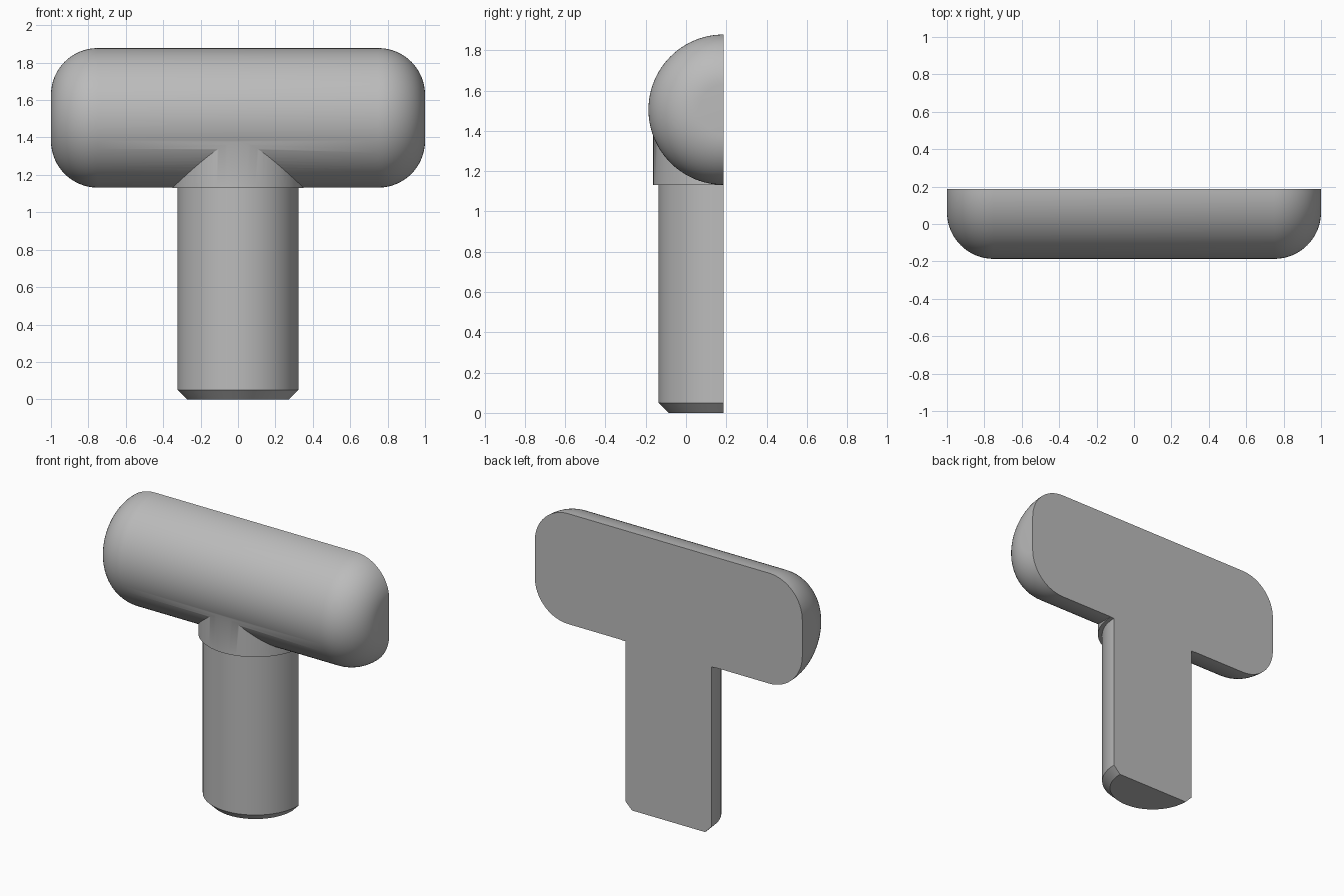
import bpy, bmesh, math
from mathutils import Vector

if "Cube" in bpy.data.objects:
    bpy.data.objects.remove(bpy.data.objects["Cube"])

R, BACK, AXIS_Z, FILLET = 0.373, 0.1865, 1.505, 0.25

grey = bpy.data.materials.new("plain_grey")
grey.diffuse_color = (0.5, 0.5, 0.5, 1)
grey.use_nodes = True
grey.node_tree.nodes["Principled BSDF"].inputs["Base Color"].default_value = grey.diffuse_color


def lathe(name, profile, direction, origin, steps=96):
    """Revolve (radius, distance) points around an axis into a closed solid."""
    bm = bmesh.new()
    d = Vector(direction)
    side = Vector((0, 1, 0))
    verts = [bm.verts.new(Vector(origin) + d * t + side * r) for r, t in profile]
    edges = [bm.edges.new(pair) for pair in zip(verts, verts[1:])]
    bmesh.ops.spin(bm, geom=verts + edges, cent=origin, axis=d,
                   angle=math.tau, steps=steps, use_merge=True)
    bmesh.ops.remove_doubles(bm, verts=bm.verts, dist=1e-5)
    bmesh.ops.recalc_face_normals(bm, faces=bm.faces)
    mesh = bpy.data.meshes.new(name)
    bm.to_mesh(mesh)
    bm.free()
    mesh.materials.append(grey)
    obj = bpy.data.objects.new(name, mesh)
    bpy.context.collection.objects.link(obj)
    return obj


# Horizontal head with generously rounded ends
arc = [(R - FILLET + FILLET * math.sin(a), 1 - FILLET + FILLET * math.cos(a))
       for a in (math.pi / 2 * i / 16 for i in range(17))]
head_profile = [(0, 1)] + arc + [(r, -t) for r, t in reversed(arc)] + [(0, -1)]
body = lathe("t_shaped_body", head_profile, (1, 0, 0), (0, BACK, AXIS_Z))

# Upright stem: chamfered foot, straight shaft, slightly wider collar
stem = lathe("stem", [(0, 0), (0.273, 0), (0.323, 0.05), (0.323, 1.13),
                      (0.35, 1.13), (0.35, 1.5), (0, 1.5)],
             (0, 0, 1), (0, BACK, 0))

# Join stem and head into one solid
union = body.modifiers.new("join_stem", 'BOOLEAN')
union.operation, union.solver, union.object = 'UNION', 'EXACT', stem
bpy.context.view_layer.objects.active = body
body.select_set(True)
bpy.ops.object.modifier_apply(modifier=union.name)
bpy.data.objects.remove(stem)

# Slice away the rear half and close it with a flat back
bm = bmesh.new()
bm.from_mesh(body.data)
cut = bmesh.ops.bisect_plane(bm, geom=bm.verts[:] + bm.edges[:] + bm.faces[:],
                             dist=1e-5, plane_co=(0, BACK, 0),
                             plane_no=(0, 1, 0), clear_outer=True)
rim = [e for e in bm.edges if e.is_boundary]
bmesh.ops.contextual_create(bm, geom=rim)
bmesh.ops.recalc_face_normals(bm, faces=bm.faces)
bm.to_mesh(body.data)
bm.free()

bpy.ops.object.shade_smooth_by_angle(angle=math.radians(30))
